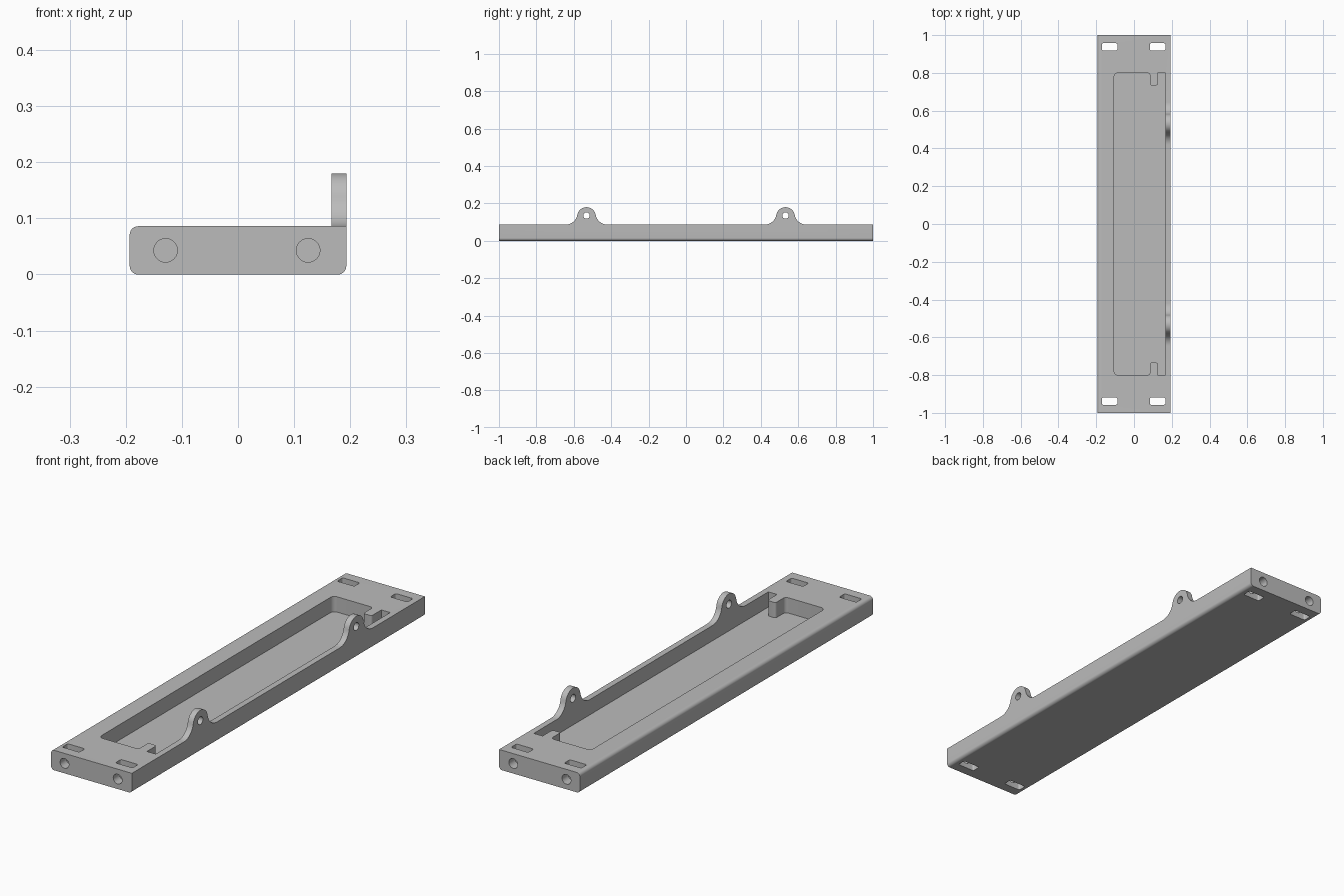
import bpy, bmesh, math
from mathutils import Vector

cube = bpy.data.objects.get("Cube")
if cube:
    bpy.data.objects.remove(cube, do_unlink=True)

grey = bpy.data.materials.new("plain grey")
grey.use_nodes = True
COLOR = (0.5, 0.5, 0.5, 1)
grey.diffuse_color = COLOR
grey.node_tree.nodes["Principled BSDF"].inputs["Base Color"].default_value = COLOR

HALF_W, HEIGHT, FLOOR, WALL = 0.193, 0.086, 0.02, 0.167
LUG_Y, LUG_Z, LUG_R, FILLET = 0.532, 0.13, 0.05, 0.065


def rounded(corners, steps=8):
    """Outline of a right-angled polygon, each corner given as x, y, radius."""
    pts = []
    for i, (x, y, r) in enumerate(corners):
        p = Vector((x, y))
        if r == 0:
            pts.append(p)
            continue
        u = (Vector(corners[i - 1][:2]) - p).normalized()
        v = (Vector(corners[(i + 1) % len(corners)][:2]) - p).normalized()
        c = p + r * (u + v)
        for k in range(steps + 1):
            a = math.pi / 2 * k / steps
            pts.append(c - r * (v * math.cos(a) + u * math.sin(a)))
    return pts


def arc(cx, cy, r, start, end, steps=12):
    return [Vector((cx + r * math.cos(start + (end - start) * k / steps),
                    cy + r * math.sin(start + (end - start) * k / steps)))
            for k in range(steps + 1)]


def circle(cx, cy, r):
    return arc(cx, cy, r, 0, 2 * math.pi, 32)[:-1]


def prism(name, outline, axis, low, high):
    """Extrude a 2D outline along an axis; the other two axes keep their order."""
    place = {"x": lambda p, d: (d, p[0], p[1]),
             "y": lambda p, d: (p[0], d, p[1]),
             "z": lambda p, d: (p[0], p[1], d)}[axis]
    bm = bmesh.new()
    a = [bm.verts.new(place(p, low)) for p in outline]
    b = [bm.verts.new(place(p, high)) for p in outline]
    bm.faces.new(a)
    bm.faces.new(b)
    for i in range(len(a)):
        j = (i + 1) % len(a)
        bm.faces.new((a[i], a[j], b[j], b[i]))
    bmesh.ops.recalc_face_normals(bm, faces=bm.faces)
    mesh = bpy.data.meshes.new(name)
    bm.to_mesh(mesh)
    bm.free()
    mesh.materials.append(grey)
    obj = bpy.data.objects.new(name, mesh)
    bpy.context.collection.objects.link(obj)
    return obj


def combine(target, tool, operation):
    tool.hide_render = True
    bpy.context.view_layer.objects.active = target
    mod = target.modifiers.new("combine", "BOOLEAN")
    mod.operation, mod.solver, mod.object = operation, "EXACT", tool
    bpy.ops.object.modifier_apply(modifier=mod.name)
    bpy.data.objects.remove(tool, do_unlink=True)


# Long tray body, three of its long edges rounded
tray = prism("tray_body", rounded([
    (-HALF_W, 0, 0.015), (HALF_W, 0, 0.015),
    (HALF_W, HEIGHT, 0), (-HALF_W, HEIGHT, 0.015)]), "y", -1, 1)

# Two flared hinge lugs on the thin side wall
rise = HEIGHT + FILLET - LUG_Z
span = math.sqrt((LUG_R + FILLET) ** 2 - rise ** 2)
tilt = math.atan2(rise, span)
half = arc(span, HEIGHT + FILLET, FILLET, -math.pi / 2, -math.pi + tilt)
half += arc(0, LUG_Z, LUG_R, tilt, math.pi / 2)[1:]
base = HEIGHT - 0.02
lug_outline = ([Vector((-span, base)), Vector((span, base))] + half
               + [Vector((-p.x, p.y)) for p in reversed(half[:-1])])
for side in (-1, 1):
    y = side * LUG_Y
    outline = [p + Vector((y, 0)) for p in lug_outline]
    combine(tray, prism("lug", outline, "x", WALL, HALF_W), "UNION")
    combine(tray, prism("lug_hole", circle(y, LUG_Z + 0.005, 0.017),
                        "x", 0.1, 0.25), "DIFFERENCE")

# Pocket with a small post left standing at each end
end_run = [(-0.105, 0.8, 0.02), (0.085, 0.8, 0.015), (0.085, 0.733, 0.01),
           (0.125, 0.733, 0.01), (0.125, 0.8, 0), (WALL, 0.8, 0)]
pocket = end_run + [(x, -y, r) for x, y, r in reversed(end_run)]
combine(tray, prism("pocket", rounded(pocket), "z", FLOOR, 0.25), "DIFFERENCE")

# Through slots and blind round holes at both ends
for side in (-1, 1):
    for x in (-0.129, 0.125):
        y = side * 0.938
        slot = rounded([(x - 0.041, y - 0.019, 0.007), (x + 0.041, y - 0.019, 0.007),
                        (x + 0.041, y + 0.019, 0.007), (x - 0.041, y + 0.019, 0.007)], 4)
        combine(tray, prism("slot", slot, "z", -0.1, 0.2), "DIFFERENCE")
        combine(tray, prism("end_hole", circle(x, HEIGHT / 2, 0.021), "y",
                            side * 0.87, side * 1.1), "DIFFERENCE")

bpy.ops.object.select_all(action="DESELECT")
tray.select_set(True)
bpy.context.view_layer.objects.active = tray
bpy.ops.object.shade_smooth_by_angle(angle=math.radians(30))
